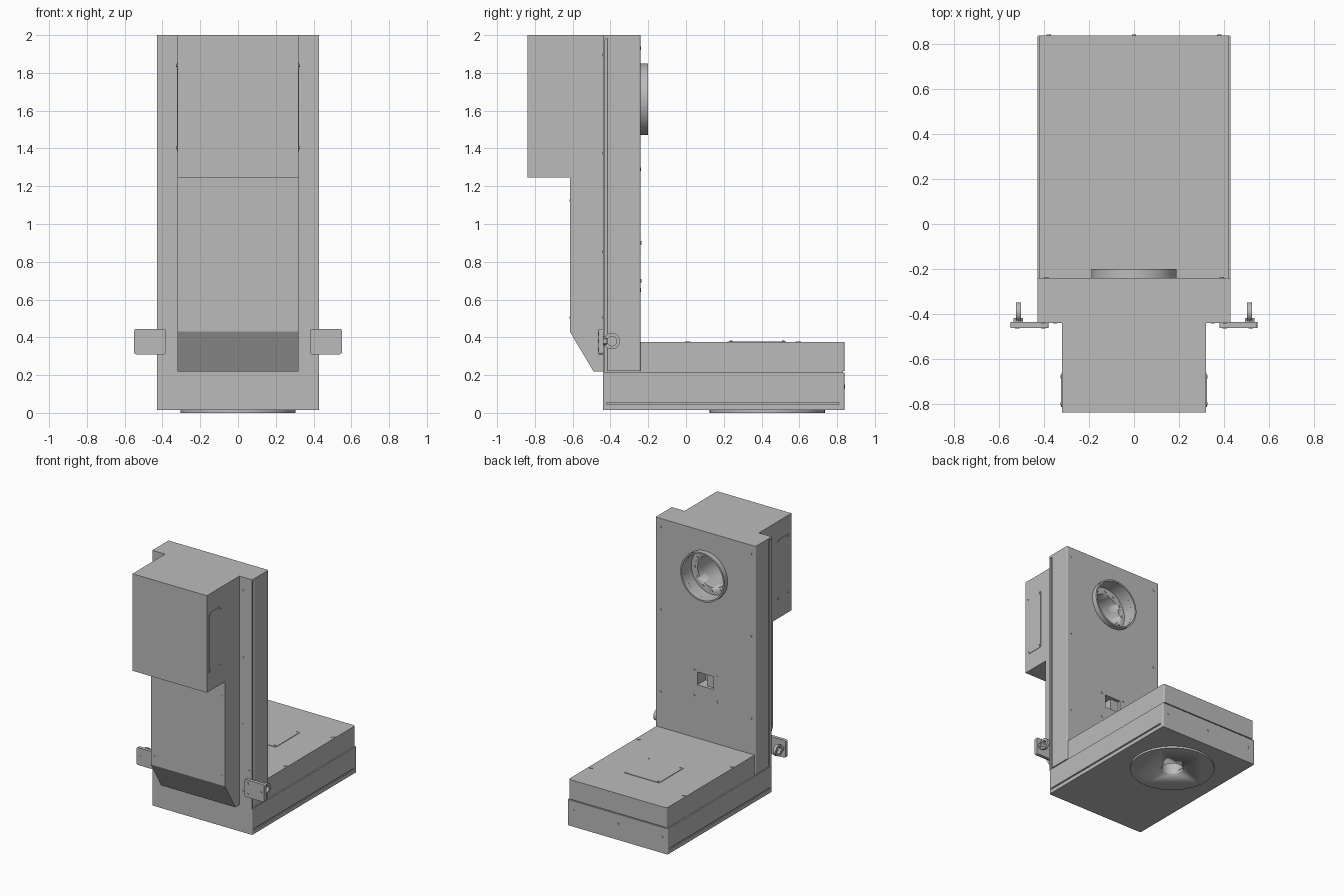
import bpy, bmesh, math
from mathutils import Matrix, Vector

if "Cube" in bpy.data.objects:
    bpy.data.objects.remove(bpy.data.objects["Cube"])

GREY = (0.5, 0.5, 0.5, 1)
metal = bpy.data.materials.new("grey_metal")
metal.use_nodes = True
metal.diffuse_color = GREY
metal.node_tree.nodes["Principled BSDF"].inputs["Base Color"].default_value = GREY


def finish(name, bm, smooth=False):
    bmesh.ops.recalc_face_normals(bm, faces=bm.faces)
    mesh = bpy.data.meshes.new(name)
    bm.to_mesh(mesh)
    bm.free()
    mesh.materials.append(metal)
    ob = bpy.data.objects.new(name, mesh)
    bpy.context.collection.objects.link(ob)
    if smooth:
        select(ob)
        bpy.ops.object.shade_smooth_by_angle()
    return ob


def select(ob):
    bpy.ops.object.select_all(action='DESELECT')
    ob.select_set(True)
    bpy.context.view_layer.objects.active = ob


def box(name, lo, hi, round_axis=None, radius=0.01):
    """Box between two corners; edges along round_axis may be rounded."""
    lo, hi = Vector(lo), Vector(hi)
    bm = bmesh.new()
    bmesh.ops.create_cube(bm, size=1)
    for v in bm.verts:
        v.co = (lo + hi) / 2 + v.co * (hi - lo)
    if round_axis is not None:
        edges = [e for e in bm.edges
                 if abs((e.verts[0].co - e.verts[1].co)[round_axis]) > 1e-4]
        bmesh.ops.bevel(bm, geom=edges, offset=radius, segments=4,
                        affect='EDGES', profile=0.5)
    return finish(name, bm)


def turn(axis):
    """Rotation taking local z to the named axis."""
    return Vector((0, 0, 1)).rotation_difference(Vector(axis)).to_matrix().to_4x4()


def rod(name, start, axis, length, radius, sides=32):
    """Cylinder from start along axis."""
    bm = bmesh.new()
    place = Matrix.Translation(start) @ turn(axis) @ Matrix.Translation((0, 0, length / 2))
    bmesh.ops.create_cone(bm, cap_ends=True, segments=sides, radius1=radius,
                          radius2=radius, depth=length, matrix=place)
    return finish(name, bm, True)


def tube(name, start, axis, length, outer, inner, sides=48):
    """Open ring with a rectangular section."""
    bm = bmesh.new()
    section = [(inner, 0), (outer, 0), (outer, length), (inner, length)]
    verts = [bm.verts.new((r, 0, z)) for r, z in section]
    edges = [bm.edges.new((verts[i], verts[i - 1])) for i in range(4)]
    bmesh.ops.spin(bm, geom=verts + edges, cent=(0, 0, 0), axis=(0, 0, 1),
                   angle=math.tau, steps=sides)
    bmesh.ops.remove_doubles(bm, verts=bm.verts, dist=1e-5)
    bm.transform(Matrix.Translation(start) @ turn(axis))
    return finish(name, bm, True)


def cut(target, *cutters):
    """Subtract the cutters and discard them."""
    for c in cutters:
        c.hide_render = True
        mod = target.modifiers.new("cut", 'BOOLEAN')
        mod.operation, mod.solver, mod.object = 'DIFFERENCE', 'EXACT', c
        select(target)
        bpy.ops.object.modifier_apply(modifier=mod.name)
        bpy.data.objects.remove(c)


def screws(name, points, axis, radius=0.008, height=0.003):
    """One object holding a set of flat screw heads."""
    bm = bmesh.new()
    for p in points:
        bmesh.ops.create_cone(bm, cap_ends=True, segments=12, radius1=radius,
                              radius2=radius, depth=2 * height,
                              matrix=Matrix.Translation(p) @ turn(axis))
    return finish(name, bm)


W = 0.43            # half width of the body
DUCT_Z = 1.66
BACK, FRONT = -0.24, -0.44

# Base: lower tray with a side groove, and the lid
tray = box("base_tray", (-W, FRONT, 0.015), (W, 0.84, 0.215), 2, 0.008)
for s in (-1, 1):
    cut(tray, box("groove", (s * W - 0.008, -0.42, 0.045), (s * W + 0.008, 0.81, 0.056)))
box("base_seam", (-0.42, -0.41, 0.21), (0.42, 0.83, 0.225))
lid = box("base_lid", (-0.422, -0.26, 0.222), (0.422, 0.84, 0.375), 2, 0.012)
box("lid_access_plate", (-0.14, 0.22, 0.37), (0.17, 0.53, 0.379), 2, 0.015)
screws("lid_plate_screws", [(x, y, 0.379) for x in (-0.12, 0.15) for y in (0.24, 0.515)],
       (0, 0, 1), 0.006)
screws("lid_screws", [(x, y, 0.375) for x in (-0.4, 0.4) for y in (0.01, 0.595)],
       (0, 0, 1), 0.014)
screws("base_back_screws", [(x, 0.84, 0.14) for x in (-0.38, 0, 0.38)], (0, 1, 0), 0.01)

# Turntable ring underneath
foot = rod("bottom_flange", (0, 0.43, 0), (0, 0, 1), 0.03, 0.305, 64)
cut(foot, rod("hole", (0, 0.43, -0.1), (0, 0, 1), 0.3, 0.08))
cut(tray, rod("hole", (0, 0.43, -0.1), (0, 0, 1), 0.2, 0.08))
tube("bottom_flange_rim", (0, 0.43, -0.0), (0, 0, 1), 0.02, 0.305, 0.292, 64)
screws("bottom_flange_bolts",
       [(0.265 * math.cos(a), 0.43 + 0.265 * math.sin(a), 0.001)
        for a in (math.tau * i / 16 for i in range(16))], (0, 0, 1), 0.009, 0.001)

# Column: front plate, recessed side channel, rear cover
front_plate = box("column_front_plate", (-W, FRONT, 0.21), (W, -0.43, 2))
core = box("column_core", (-0.418, -0.435, 0.21), (0.418, -0.40, 1.98))
cover = box("column_cover", (-W, -0.415, 0.222), (W, BACK, 2), 2, 0.008)
box("column_top_strip", (-W, -0.435, 1.98), (W, -0.41, 2))

# Hood on the front of the column
profile = [(-0.435, 0.22), (-0.49, 0.22), (-0.615, 0.43), (-0.615, 1.245),
           (-0.84, 1.245), (-0.84, 2), (-0.435, 2)]
bm = bmesh.new()
face = bm.faces.new([bm.verts.new((-0.32, y, z)) for y, z in profile])
side = bmesh.ops.extrude_face_region(bm, geom=[face])["geom"]
bmesh.ops.translate(bm, vec=(0.64, 0, 0),
                    verts=[g for g in side if isinstance(g, bmesh.types.BMVert)])
hood = finish("front_hood", bm)

# Duct opening through cover, core and hood
cut(cover, rod("bore", (0, 0, DUCT_Z), (0, -1, 0), 0.32, 0.178, 48))
for part in (cover, core, front_plate):
    cut(part, rod("bore", (0, 0, DUCT_Z), (0, -1, 0), 0.6, 0.125, 48))
cut(hood, rod("bore", (0, 0, DUCT_Z), (0, -1, 0), 0.72, 0.125, 48))
tube("duct_collar", (0, -0.20, DUCT_Z), (0, -1, 0), 0.12, 0.19, 0.178, 64)
screws("duct_bolts", [(0.152 * math.cos(a), -0.32, DUCT_Z + 0.152 * math.sin(a))
                      for a in (math.tau * i / 12 for i in range(12))], (0, 1, 0), 0.01, 0.006)

# Connector window in the column back
cut(cover, box("window", (-0.07, -0.34, 0.79), (0.07, -0.1, 0.89)))
box("connector_block", (-0.07, -0.36, 0.79), (0.0, -0.265, 0.89))
screws("connector_screws", [(x, BACK, z) for x in (-0.1, 0.1) for z in (0.7, 0.9)],
       (0, 1, 0), 0.009, 0.004)
screws("column_back_screws", [(x, BACK, z) for x in (-0.39, 0.39) for z in (0.65, 1.29, 1.93)],
       (0, 1, 0), 0.01)

# Screws on the front
screws("front_plate_screws", [(x, FRONT, z) for x in (-0.35, 0.35)
                              for z in (0.335, 0.855, 1.375, 1.895)], (0, 1, 0))
screws("front_plate_pins", [(x, FRONT, 0.505) for x in (-0.405, 0.405)], (0, 1, 0))
screws("hood_screws", [(x, -0.615, z) for x in (-0.288, 0.288) for z in (0.505, 1.125)],
       (0, 1, 0), 0.006)

for s, tag in ((-1, "right"), (1, "left")):
    # Hood side panels
    a, b = sorted((s * 0.315, s * 0.324))
    box(tag + "_hood_panel", (a, -0.815, 1.385), (b, -0.665, 1.855), 0, 0.015)
    screws(tag + "_hood_panel_screws", [(s * 0.324, y, z) for y in (-0.8, -0.68)
                                        for z in (1.405, 1.84)], (1, 0, 0), 0.008)
    # Bracket with eye bolt
    a, b = sorted((s * 0.38, s * 0.55))
    box(tag + "_bracket", (a, -0.463, 0.31), (b, -0.437, 0.445), 1, 0.012)
    screws(tag + "_bracket_screws", [(s * 0.405, -0.463, z) for z in (0.335, 0.42)]
           + [(s * 0.52, -0.463, 0.38)], (0, 1, 0), 0.01)
    rod(tag + "_eye_bolt_nut", (s * 0.515, -0.44, 0.38), (0, 1, 0), 0.022, 0.024, 6)
    tube(tag + "_eye_bolt_ring", (s * 0.515 - 0.011, -0.392, 0.38), (1, 0, 0),
         0.022, 0.043, 0.025, 32)
